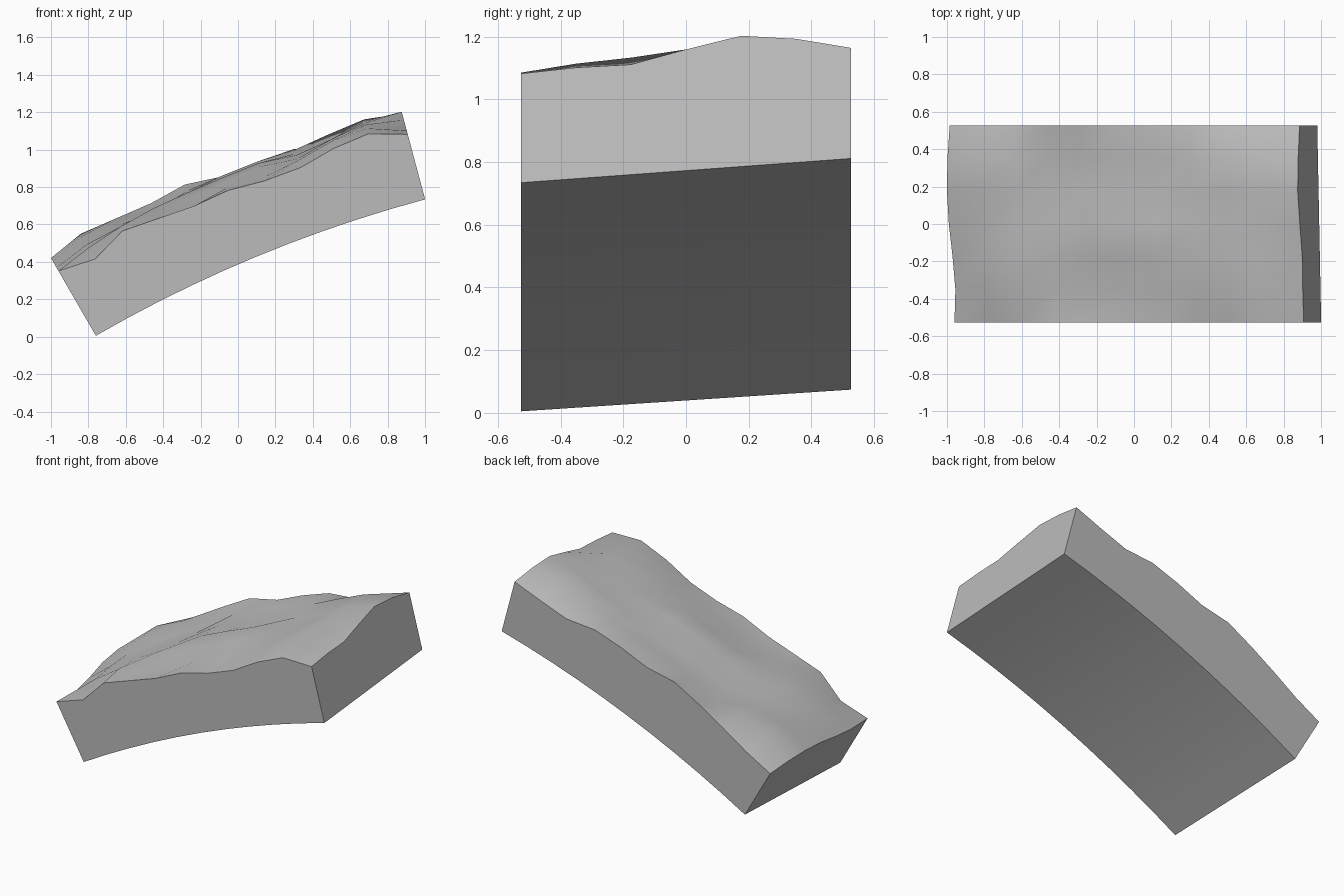
import bpy, bmesh, math

if "Cube" in bpy.data.objects:
    bpy.data.objects.remove(bpy.data.objects["Cube"])

# Curved stone block: 15 degree arch segment with a rough top
CX, CZ = 2.89, -6.317          # arch centre
NX, NY, HALF = 10, 6, 0.527    # cells along, cells across, half depth

# Outer radius above 7.70, in hundredths, front row to back row
ROUGH = [
    [0, -4, 2.5, 0, -2, -1.5, -4, -4, 0, 2, -4],
    [-1, 3, 5, 1, -2, 0, -2, 0, 4, 5, -2],
    [2, 5, 5, 6, 3, 3, 4, 1, 5, 7, -1],
    [6, 6, 5, 5, 6, 6, 6, 3, 5, 8, 4],
    [8, 10, 6, 4, 6, 3, 3, 4, 5, 9, 8.5],
    [7.5, 11.5, 10, 4, 7, 7, 7, 6, 8, 10, 7.5],
    [5, 5, 7, 9, 10.5, 6.5, 7, 6.5, 1.5, 2.5, 4.5],
]


def point(i, j, r):
    a = math.radians(120 - 15 * i / NX)
    return (CX + r * math.cos(a), -HALF + 2 * HALF * j / NY, CZ + r * math.sin(a))


bm = bmesh.new()
top = [[bm.verts.new(point(i, j, 7.70 + ROUGH[j][i] / 100)) for i in range(NX + 1)]
       for j in range(NY + 1)]
low = [[bm.verts.new(point(i, j, 7.30 + 0.08 * j / NY)) for i in range(NX + 1)]
       for j in range(NY + 1)]

# Rough top and smooth underside
for j in range(NY):
    for i in range(NX):
        bm.faces.new((top[j][i], top[j][i + 1], top[j + 1][i + 1], top[j + 1][i]))
        bm.faces.new((low[j][i], low[j + 1][i], low[j + 1][i + 1], low[j][i + 1]))
# Front and back sides
for i in range(NX):
    for j in (0, NY):
        bm.faces.new((low[j][i], low[j][i + 1], top[j][i + 1], top[j][i]))
# End faces
for j in range(NY):
    for i in (0, NX):
        bm.faces.new((low[j][i], low[j + 1][i], top[j + 1][i], top[j][i]))
bmesh.ops.recalc_face_normals(bm, faces=bm.faces)

mesh = bpy.data.meshes.new("stone_arch_block")
bm.to_mesh(mesh)
bm.free()
block = bpy.data.objects.new("stone_arch_block", mesh)
bpy.context.collection.objects.link(block)

stone = bpy.data.materials.new("stone_grey")
stone.diffuse_color = (0.5, 0.5, 0.5, 1)
stone.use_nodes = True
stone.node_tree.nodes["Principled BSDF"].inputs["Base Color"].default_value = stone.diffuse_color
mesh.materials.append(stone)

bpy.context.view_layer.objects.active = block
block.select_set(True)
bpy.ops.object.shade_smooth_by_angle(angle=math.radians(40))
